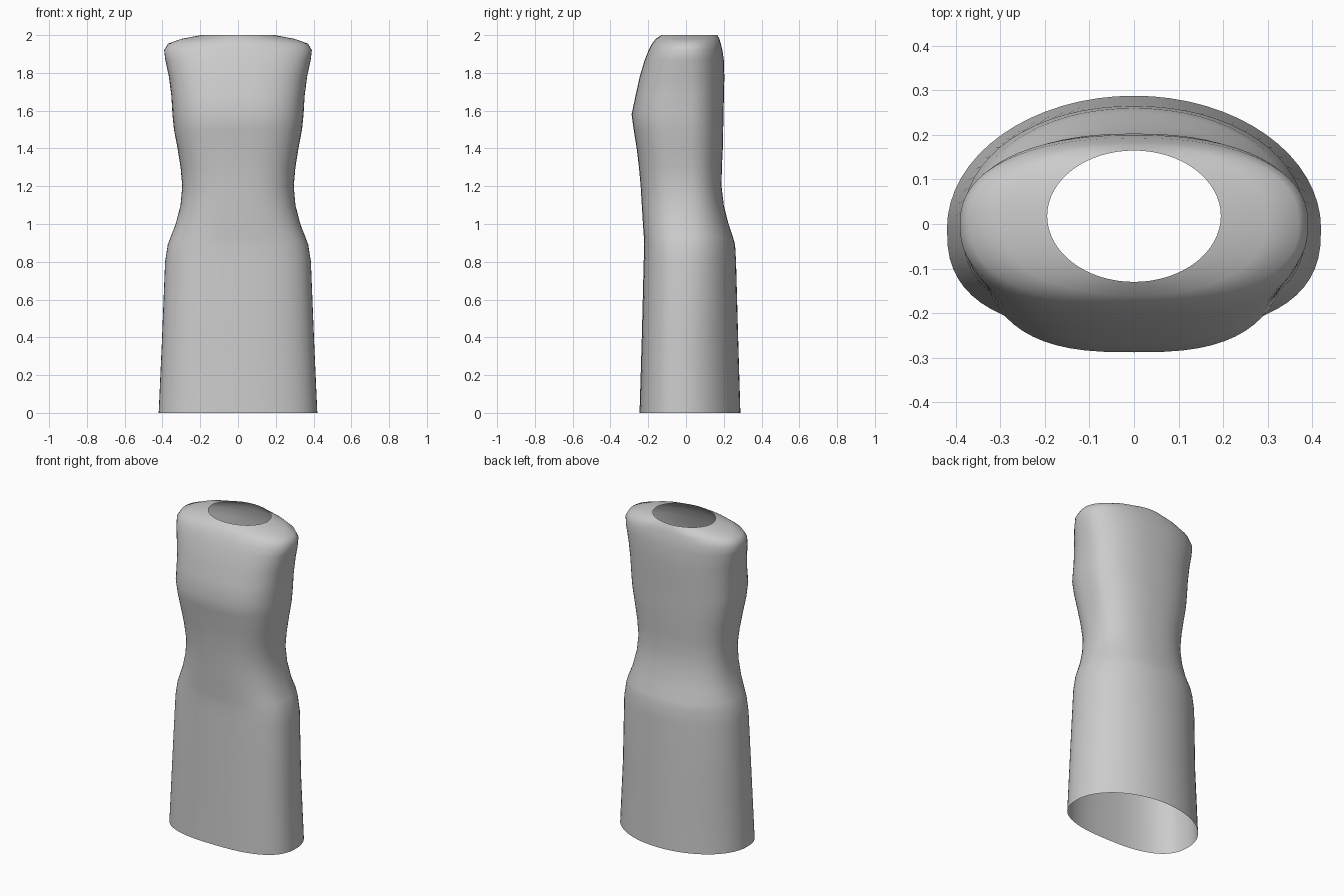
import bpy, bmesh, math

# Cross-sections: height, half width, front y, back y, centre y, front exponent, back exponent
RINGS = [
    (0.00, 0.420, -0.246, 0.288, -0.01, 2.6, 2.0),
    (0.40, 0.402, -0.234, 0.276, -0.01, 2.6, 2.0),
    (0.80, 0.386, -0.224, 0.265, 0.00, 2.6, 2.1),
    (0.89, 0.372, -0.221, 0.260, 0.00, 2.6, 2.1),
    (0.93, 0.357, -0.223, 0.249, 0.00, 2.6, 2.2),
    (1.00, 0.330, -0.228, 0.225, 0.00, 2.6, 2.2),
    (1.10, 0.304, -0.234, 0.200, 0.00, 2.6, 2.3),
    (1.20, 0.295, -0.240, 0.188, 0.00, 2.6, 2.3),
    (1.30, 0.304, -0.249, 0.190, 0.00, 2.7, 2.3),
    (1.40, 0.320, -0.261, 0.195, 0.00, 2.8, 2.3),
    (1.50, 0.339, -0.277, 0.197, 0.00, 2.8, 2.3),
    (1.58, 0.347, -0.288, 0.198, 0.00, 2.8, 2.3),
    (1.68, 0.353, -0.267, 0.201, 0.00, 2.7, 2.3),
    (1.78, 0.366, -0.245, 0.203, 0.00, 2.6, 2.3),
    (1.87, 0.385, -0.218, 0.200, 0.00, 2.5, 2.3),
    (1.92, 0.391, -0.198, 0.193, 0.00, 2.4, 2.3),
    (1.955, 0.370, -0.180, 0.184, 0.00, 2.3, 2.3),
    (1.98, 0.300, -0.160, 0.177, 0.01, 2.2, 2.2),
    (2.00, 0.195, -0.130, 0.165, 0.018, 2.0, 2.0),
]
SEG = 64


def power(v, n):
    return math.copysign(abs(v) ** (2 / n), v)


# Sleeveless dress shell: a tube lofted through the rings, open at hem and neck
bm = bmesh.new()
loops = []
for z, w, front, back, cy, nf, nb in RINGS:
    loop = []
    for i in range(SEG):
        a = 2 * math.pi * i / SEG
        c, s = math.cos(a), math.sin(a)
        n, r = (nb, back - cy) if s >= 0 else (nf, cy - front)
        loop.append(bm.verts.new((w * power(c, n), cy + r * power(s, n), z)))
    loops.append(loop)
for lo, hi in zip(loops, loops[1:]):
    for i in range(SEG):
        j = (i + 1) % SEG
        bm.faces.new((lo[i], lo[j], hi[j], hi[i])).smooth = True

mesh = bpy.data.meshes.new("dress_shell")
bm.to_mesh(mesh)
bm.free()
dress = bpy.data.objects.new("dress_shell", mesh)
bpy.context.collection.objects.link(dress)
